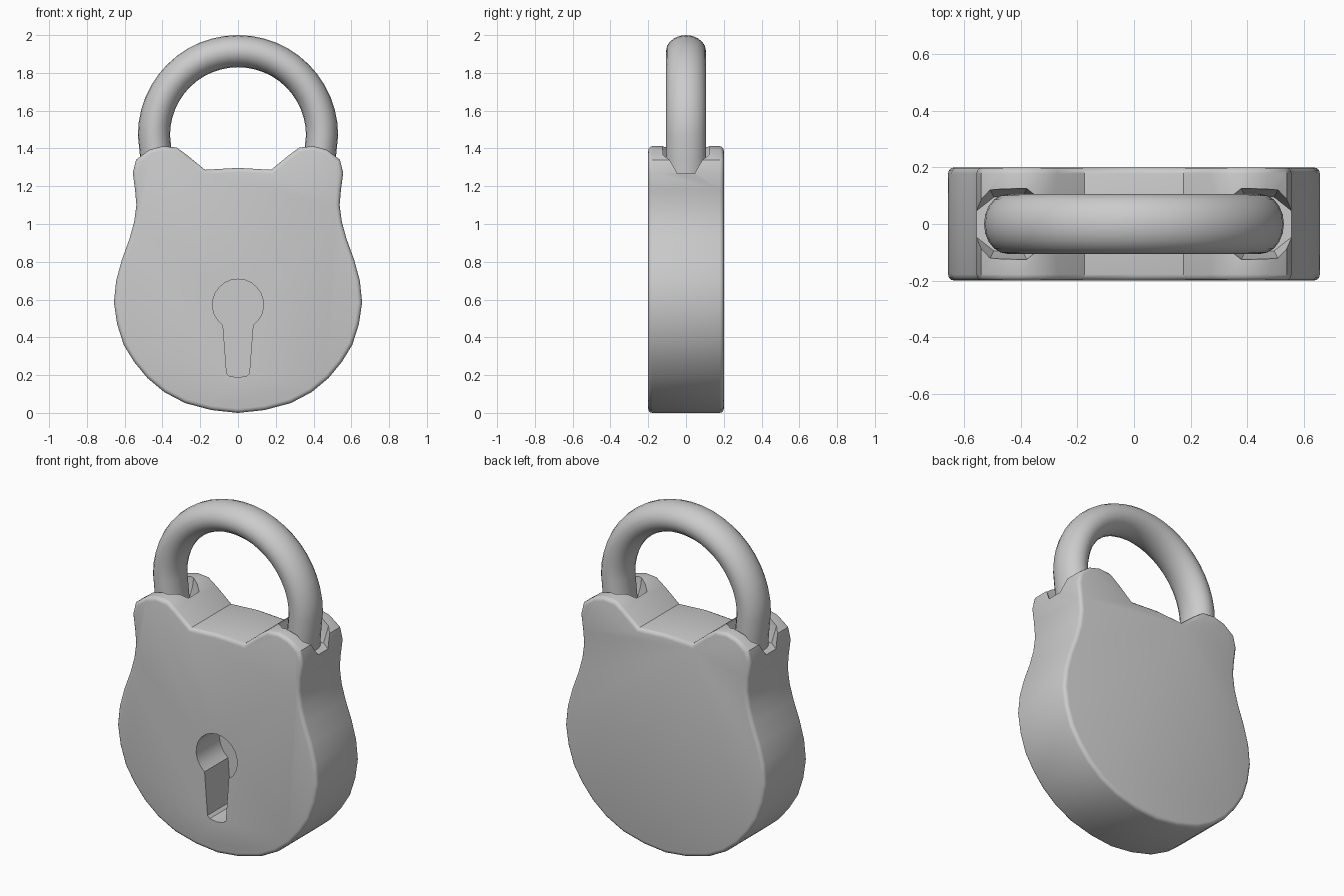
import bpy, bmesh
from math import sin, cos, pi, radians

if "Cube" in bpy.data.objects:
    bpy.data.objects.remove(bpy.data.objects["Cube"])


def make_object(name, bm):
    bmesh.ops.recalc_face_normals(bm, faces=bm.faces)
    mesh = bpy.data.meshes.new(name)
    bm.to_mesh(mesh)
    bm.free()
    ob = bpy.data.objects.new(name, mesh)
    bpy.context.collection.objects.link(ob)
    return ob


def activate(ob):
    bpy.ops.object.select_all(action='DESELECT')
    ob.select_set(True)
    bpy.context.view_layer.objects.active = ob


def smooth(ob, angle):
    activate(ob)
    bpy.ops.object.shade_smooth_by_angle(angle=radians(angle))


def extruded(name, half, y0, y1):
    """Mirror a right-half (x, z) outline and extrude it along y."""
    left = [(-x, z) for x, z in reversed(half) if x > 0]
    bm = bmesh.new()
    face = bm.faces.new([bm.verts.new((x, y0, z)) for x, z in half + left])
    ext = bmesh.ops.extrude_face_region(bm, geom=[face])
    moved = [v for v in ext['geom'] if isinstance(v, bmesh.types.BMVert)]
    bmesh.ops.translate(bm, verts=moved, vec=(0, y1 - y0, 0))
    return make_object(name, bm)


def apply_modifier(ob, mod):
    activate(ob)
    bpy.ops.object.modifier_apply(modifier=mod.name)


def cut(ob, cutter):
    cutter.hide_render = True
    mod = ob.modifiers.new("cut", 'BOOLEAN')
    mod.operation = 'DIFFERENCE'
    mod.solver = 'EXACT'
    mod.object = cutter
    apply_modifier(ob, mod)
    bpy.data.objects.remove(cutter)


# Lock body: rounded bottom, narrow waist, two raised ears
body = extruded("lock_body", [
    (0, 0), (0.14, 0.015), (0.28, 0.052), (0.39, 0.11), (0.48, 0.185),
    (0.55, 0.27), (0.605, 0.36), (0.64, 0.47), (0.657, 0.585), (0.645, 0.7),
    (0.615, 0.81), (0.575, 0.92), (0.55, 1.01), (0.538, 1.1), (0.545, 1.18),
    (0.557, 1.27), (0.54, 1.34), (0.47, 1.393), (0.4, 1.412), (0.325, 1.405),
    (0.27, 1.365), (0.175, 1.287), (0, 1.297)], -0.2, 0.2)
bevel = body.modifiers.new("edge", 'BEVEL')
bevel.width = 0.022
bevel.segments = 3
bevel.limit_method = 'ANGLE'
bevel.angle_limit = radians(60)
apply_modifier(body, bevel)

# Keyhole recess in the front only
arc = [(0.135 * sin(a), 0.573 + 0.135 * cos(a))
       for a in [radians(144) * (1 - i / 9) for i in range(10)]]
arc[-1] = (0, 0.708)
cut(body, extruded("keyhole_cutter",
                   [(0, 0.188), (0.045, 0.195), (0.06, 0.21)] + arc, -0.3, 0.02))

# Tapered eight-sided sockets in the ears, open to the outside
for side in (-1, 1):
    bm = bmesh.new()
    rings = []
    for z, r in ((1.268, 0.095), (1.36, 0.12), (1.5, 0.135)):
        k = r / cos(pi / 8)
        rings.append([bm.verts.new((side * 0.445 + 1.27 * k * cos(a), k * sin(a), z))
                      for a in [(i + 0.5) * pi / 4 for i in range(8)]])
    for lo, hi in zip(rings, rings[1:]):
        for i in range(8):
            j = (i + 1) % 8
            bm.faces.new((lo[i], lo[j], hi[j], hi[i]))
    bm.faces.new(rings[0])
    bm.faces.new(rings[-1])
    cut(body, make_object("socket_cutter", bm))
smooth(body, 35)

# Shackle: oval section swept over a half circle with slightly inward legs
R, CZ, ARC, SEC = 0.445, 1.47, 24, 20
path = [(0.425, 1.22, 0), (0.432, 1.34, 0)]
path += [(R * cos(t), CZ + R * sin(t), t) for t in [pi * i / ARC for i in range(ARC + 1)]]
path += [(-0.432, 1.34, pi), (-0.425, 1.22, pi)]
bm = bmesh.new()
rings = []
for x, z, t in path:
    ring = []
    for i in range(SEC):
        a = 2 * pi * i / SEC
        u = 0.085 * cos(a)
        ring.append(bm.verts.new((x + u * cos(t), 0.106 * sin(a), z + u * sin(t))))
    rings.append(ring)
for lo, hi in zip(rings, rings[1:]):
    for i in range(SEC):
        j = (i + 1) % SEC
        bm.faces.new((lo[i], lo[j], hi[j], hi[i]))
bm.faces.new(rings[0])
bm.faces.new(rings[-1])
smooth(make_object("shackle", bm), 40)
